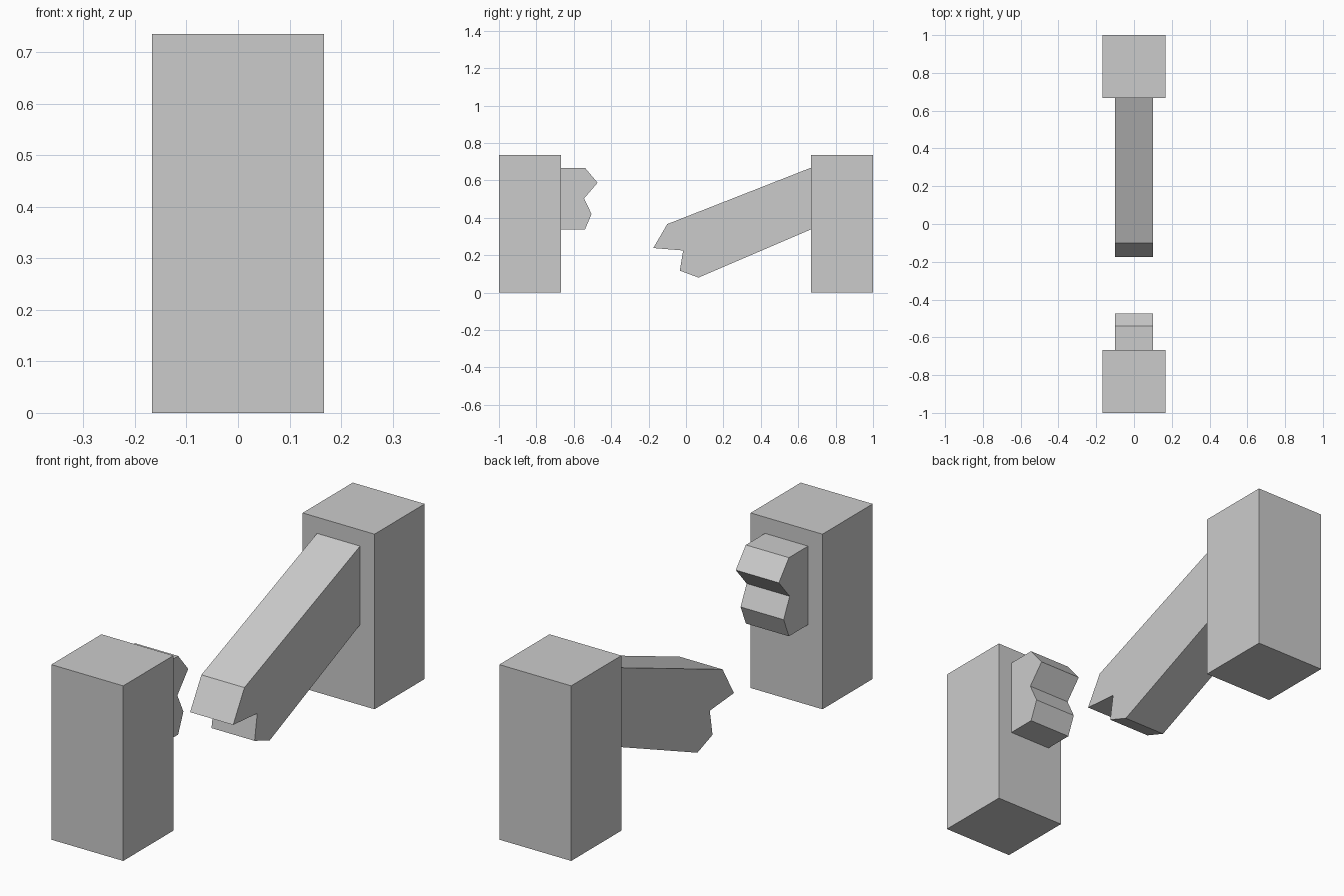
import bpy
import bmesh

if "Cube" in bpy.data.objects:
    bpy.data.objects.remove(bpy.data.objects["Cube"])


def extrude_profile(name, profile, half_width):
    """Extrude a (y, z) outline symmetrically along x."""
    bm = bmesh.new()
    face = bm.faces.new([bm.verts.new((-half_width, y, z)) for y, z in profile])
    result = bmesh.ops.extrude_face_region(bm, geom=[face])
    moved = [g for g in result["geom"] if isinstance(g, bmesh.types.BMVert)]
    bmesh.ops.translate(bm, verts=moved, vec=(2 * half_width, 0, 0))
    bmesh.ops.recalc_face_normals(bm, faces=bm.faces)
    mesh = bpy.data.meshes.new(name)
    bm.to_mesh(mesh)
    bm.free()
    obj = bpy.data.objects.new(name, mesh)
    bpy.context.collection.objects.link(obj)
    return obj


# Upright posts at either end
for name, side in (("front_post", -1), ("back_post", 1)):
    inner, outer = side * 0.667, side
    extrude_profile(name, [(inner, 0), (outer, 0), (outer, 0.735), (inner, 0.735)], 0.167)

# Short broken rail stub on the front post
extrude_profile("broken_rail_stub", [
    (-0.667, 0.667), (-0.54, 0.667), (-0.473, 0.587), (-0.545, 0.503),
    (-0.505, 0.42), (-0.54, 0.337), (-0.667, 0.337)], 0.1)

# Long broken rail sagging from the back post
extrude_profile("sagging_rail", [
    (0.667, 0.667), (-0.10, 0.366), (-0.175, 0.238), (-0.015, 0.225),
    (-0.033, 0.117), (0.067, 0.08), (0.667, 0.337)], 0.1)
